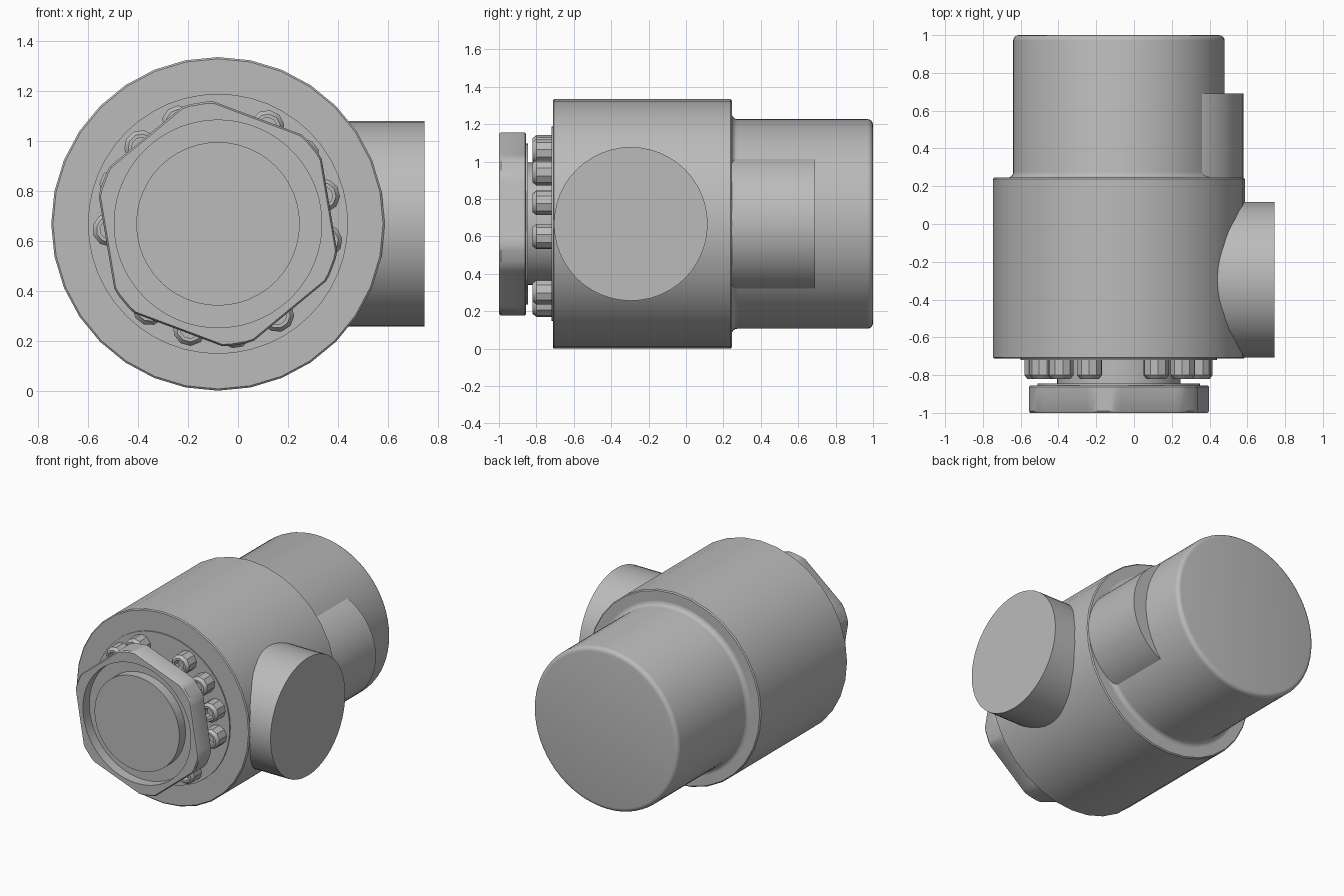
import bpy, bmesh, math
from mathutils import Matrix, Vector

cube = bpy.data.objects.get("Cube")
if cube:
    bpy.data.objects.remove(cube, do_unlink=True)

grey = bpy.data.materials.new("plain_grey")
grey.use_nodes = True
GREY = (0.5, 0.5, 0.5, 1)
grey.diffuse_color = GREY
grey.node_tree.nodes["Principled BSDF"].inputs["Base Color"].default_value = GREY

AXIS_X, AXIS_Z = -0.08, 0.667


def finish(name, bm, matrix, smooth=True):
    bmesh.ops.remove_doubles(bm, verts=bm.verts, dist=1e-5)
    bmesh.ops.recalc_face_normals(bm, faces=bm.faces)
    bm.transform(matrix)
    mesh = bpy.data.meshes.new(name)
    bm.to_mesh(mesh)
    bm.free()
    mesh.materials.append(grey)
    obj = bpy.data.objects.new(name, mesh)
    bpy.context.collection.objects.link(obj)
    if smooth:
        bpy.ops.object.select_all(action='DESELECT')
        obj.select_set(True)
        bpy.context.view_layer.objects.active = obj
        bpy.ops.object.shade_smooth_by_angle(angle=math.radians(35))
    return obj


def ring(bm, points, y):
    return [bm.verts.new((x, y, z)) for x, z in points]


def skin(bm, loops):
    # Bridge successive loops and close both ends
    for a, b in zip(loops, loops[1:]):
        n = len(a)
        for i in range(n):
            j = (i + 1) % n
            bm.faces.new((a[i], a[j], b[j], b[i]))
    bm.faces.new(loops[0])
    bm.faces.new(loops[-1])


def circle(r, n):
    return [(r * math.sin(math.tau * i / n), r * math.cos(math.tau * i / n))
            for i in range(n)]


def lathe(name, profile, n, matrix):
    # Profile of (radius, y) turned about the y axis
    bm = bmesh.new()
    skin(bm, [ring(bm, circle(r, n), y) for r, y in profile])
    return finish(name, bm, matrix)


def arc(r, y, size, start, end, steps=4):
    angles = [math.radians(start + (end - start) * i / steps) for i in range(steps + 1)]
    return [(r + size * math.cos(a), y + size * math.sin(a)) for a in angles]


main = Matrix.Translation((AXIS_X, 0, AXIS_Z))

# Large drum with slim edge breaks
lathe("main_body", [(0.66, -0.712), (0.667, -0.706), (0.667, 0.238), (0.66, 0.245)], 32, main)

# Rear barrel with a fillet at its root and a rounded end
lathe("rear_barrel", [(0.59, 0.2)] + arc(0.59, 0.275, 0.03, 270, 180)
      + arc(0.53, 0.97, 0.03, 0, 90), 64, main)

# Partly sunk lug along the barrel
lathe("side_lug", [(0.383, 0.2), (0.383, 0.69)], 48, main @ Matrix.Translation((0.277, 0, 0)))

# Side port
port = Matrix.Translation((0, -0.295, AXIS_Z)) @ Matrix.Rotation(-math.pi / 2, 4, 'Z')
lathe("side_port", [(0.411, 0.1), (0.411, 0.745)], 48, port)

# Front flange plate, neck and washer
lathe("front_plate", [(0.52, -0.72), (0.52, -0.7)], 48, main)
lathe("neck", [(0.327, -0.998), (0.327, -0.7)], 48, main)
lathe("washer", [(0.43, -0.87), (0.43, -0.845)], 48, main)

# Hexagonal nut with clipped corners and a round recess
N = 96
FLAT, CLIP = 0.452, 0.493


def hex_loop(scale=1.0):
    points = []
    for i in range(N):
        a = math.tau * i / N
        off = (a + math.pi / 6) % (math.pi / 3) - math.pi / 6
        r = min(FLAT / math.cos(off), CLIP * math.cos(math.radians(6.5))
                / math.cos(math.pi / 6 - abs(off))) * scale
        b = a + math.radians(9.5)
        points.append((r * math.cos(b), r * math.sin(b)))
    return points


def hole_loop(r):
    turn = math.radians(9.5)
    return [(r * math.cos(math.tau * i / N + turn), r * math.sin(math.tau * i / N + turn))
            for i in range(N)]


bm = bmesh.new()
skin(bm, [ring(bm, hex_loop(0.985), -0.855), ring(bm, hex_loop(), -0.862),
          ring(bm, hex_loop(), -0.99), ring(bm, hex_loop(0.985), -1.0),
          ring(bm, hole_loop(0.415), -1.0), ring(bm, hole_loop(0.415), -0.93)])
finish("hex_nut", bm, main)

# Three groups of four socket bolts around the neck
for group in range(3):
    for k in range(4):
        a = math.radians(-9 + 120 * group + 24 * k)
        place = main @ Matrix.Translation((0.435 * math.cos(a), 0, 0.435 * math.sin(a)))
        lathe(f"bolt_{group * 4 + k + 1}",
              [(0.068, -0.7), (0.068, -0.8), (0.052, -0.82), (0.038, -0.82), (0.038, -0.77)],
              10, place @ Matrix.Rotation(-a, 4, 'Y'))
